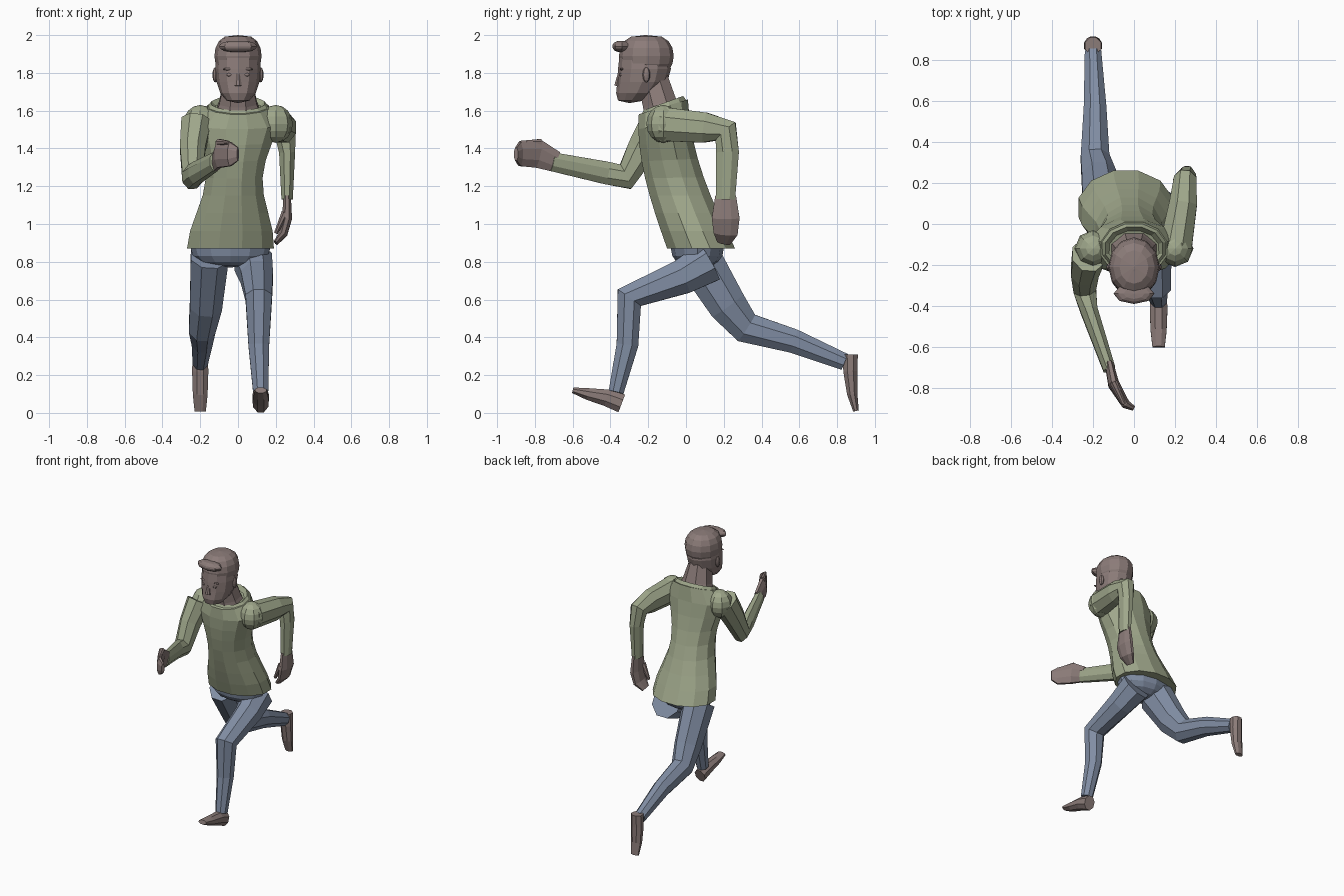
import bpy
import bmesh
import math
from mathutils import Vector

cube = bpy.data.objects.get("Cube")
if cube:
    bpy.data.objects.remove(cube, do_unlink=True)


def material(name, red, green, blue):
    mat = bpy.data.materials.new(name)
    color = (red, green, blue, 1)
    mat.use_nodes = True
    mat.diffuse_color = color
    mat.node_tree.nodes["Principled BSDF"].inputs["Base Color"].default_value = color
    return mat


SKIN = material("warm grey skin", .26, .2, .19)
SHIRT = material("sage green cloth", .35, .39, .26)
DENIM = material("dusty blue denim", .22, .27, .37)


def finish(name, bm, mat):
    bmesh.ops.recalc_face_normals(bm, faces=bm.faces)
    mesh = bpy.data.meshes.new(name)
    bm.to_mesh(mesh)
    bm.free()
    mesh.materials.append(mat)
    obj = bpy.data.objects.new(name, mesh)
    bpy.context.collection.objects.link(obj)
    return obj


def ring(center, across, deep, sides):
    """Polygon around a centre whose flats touch the two half-axes."""
    grow = 1 / math.cos(math.pi / sides)
    angles = [math.tau * (k + .5) / sides for k in range(sides)]
    return [center + (across * math.cos(a) + deep * math.sin(a)) * grow for a in angles]


def skin_rings(name, mat, rings):
    """Closed surface through equal-sided rings."""
    bm = bmesh.new()
    loops = [[bm.verts.new(point) for point in points] for points in rings]
    for low, high in zip(loops, loops[1:]):
        for k in range(len(low)):
            bm.faces.new((low[k - 1], low[k], high[k], high[k - 1]))
    bm.faces.new(loops[0])
    bm.faces.new(loops[-1])
    return finish(name, bm, mat)


def limb(name, mat, path, start, end, bulge=0):
    """Tapered tube; start and end are (half width, half depth)."""
    points = [Vector(p) for p in path]
    last = len(points) - 1
    start, end = Vector(start), Vector(end)
    rings = []
    for i, point in enumerate(points):
        before = (point - points[max(i - 1, 0)]).normalized()
        after = (points[min(i + 1, last)] - point).normalized()
        along = (before + after).normalized()
        across = Vector((1, 0, 0))
        across = (across - along * along.dot(across)).normalized()
        s = i / last
        width, depth = start.lerp(end, s) * (1 + bulge * math.sin(math.pi * s))
        rings.append(ring(point, across * width, along.cross(across) * depth, 8))
    return skin_rings(name, mat, rings)


def blob(name, mat, center, radii, segments=8, fullness=1):
    """Scaled low-poly sphere; a lower fullness makes it boxier."""
    bm = bmesh.new()
    bmesh.ops.create_uvsphere(bm, u_segments=segments, v_segments=8, radius=1)
    for vert in bm.verts:
        reach = math.hypot(vert.co.x, vert.co.y)
        if reach > .01:
            vert.co.x *= reach ** (fullness - 1)
            vert.co.y *= reach ** (fullness - 1)
    bmesh.ops.scale(bm, vec=radii, verts=bm.verts)
    bmesh.ops.translate(bm, vec=center, verts=bm.verts)
    return finish(name, bm, mat)


# Shirt body: leans forward, pinched at the waist, sloped at the neck
body_rings = []
steps = 8
for i in range(steps + 1):
    s = i / steps
    center = Vector((.04 * s - .04, .08 - .2 * math.sin(s * math.pi / 2), .87 + .75 * s))
    width = .19 + .04 * math.cos(math.tau * s)
    if i == steps:
        width *= .7
    depth = .18 - .05 * s
    body_rings.append(ring(center, Vector((width, 0, 0)),
                           Vector((0, depth, .3 * depth * s ** 4)), 12))
skin_rings("shirt_body", SHIRT, body_rings)

# Collar: sloping band that folds inward at the top
collar_rings = []
for width, height in ((.17, 1.6), (.14, 1.64), (.1, 1.6)):
    slope = Vector((0, .75, .27)) * width
    collar_rings.append(ring(Vector((0, -.12, height)), Vector((width, 0, 0)), slope, 12))
skin_rings("collar", SHIRT, collar_rings)

# Shoulders and sleeves: left swings back, right reaches forward
for side, label in ((1, "left"), (-1, "right")):
    blob(label + "_shoulder", SHIRT, (side * .2, -.12, 1.53), (.09, .09, .1))
limb("left_sleeve", SHIRT,
     [(.2, -.13, 1.53), (.24, .1, 1.51), (.25, .21, 1.49), (.26, .22, 1.38), (.26, .21, 1.13)],
     (.08, .09), (.03, .05))
limb("right_sleeve", SHIRT,
     [(-.22, -.15, 1.54), (-.24, -.23, 1.4), (-.24, -.32, 1.25), (-.22, -.42, 1.27),
      (-.12, -.71, 1.33)],
     (.08, .09), (.03, .05))

# Hands: flat palms with curled fingers and a thumb
palm, fingertip = (.02, .055), (.012, .035)
limb("left_hand", SKIN, [(.26, .21, 1.15), (.26, .21, 1.03), (.24, .21, .95), (.2, .2, .9)],
     palm, fingertip, bulge=.6)
limb("right_hand", SKIN,
     [(-.12, -.69, 1.33), (-.1, -.78, 1.37), (-.04, -.88, 1.37), (0, -.9, 1.37)],
     palm, fingertip, bulge=.6)
limb("left_thumb", SKIN, [(.25, .16, 1.06), (.2, .16, .95)], (.02, .02), (.01, .01))
limb("right_thumb", SKIN, [(-.1, -.77, 1.43), (-.05, -.88, 1.43)], (.02, .02), (.01, .01))

# Trousers: seat, forward left leg, trailing right leg
blob("trouser_seat", DENIM, (-.04, .06, .87), (.21, .14, .1), segments=12, fullness=.7)
limb("left_trouser_leg", DENIM,
     [(.08, .12, .8), (.1, -.02, .72), (.11, -.3, .61), (.11, -.31, .36), (.12, -.37, .11)],
     (.1, .11), (.04, .04))
limb("right_trouser_leg", DENIM,
     [(-.15, .06, .83), (-.17, .22, .57), (-.19, .32, .45), (-.19, .57, .38), (-.2, .84, .27)],
     (.1, .12), (.04, .045))

# Shoes: left lands on its heel, right pushes off
limb("left_shoe", SKIN,
     [(.12, -.34, .05), (.12, -.42, .08), (.12, -.52, .1), (.12, -.6, .12)],
     (.04, .05), (.03, .015), bulge=.2)
limb("right_shoe", SKIN, [(-.2, .87, .31), (-.2, .87, .22), (-.2, .88, .1), (-.2, .9, .01)],
     (.04, .04), (.03, .015), bulge=.2)

# Neck, and a head whose jaw narrows and slides forward
limb("neck", SKIN, [(0, -.12, 1.56), (0, -.14, 1.64), (0, -.18, 1.78)], (.13, .1), (.07, .08))
brow_height, half_head = 1.82, .18
head = blob("head", SKIN, (0, -.22, brow_height), (.12, .14, half_head),
            segments=12, fullness=.7)
for vert in head.data.vertices:
    drop = max(0, (brow_height - vert.co.z) / half_head)
    vert.co.y -= .08 * drop * drop

# Hair cap with a swept fringe
blob("hair_cap", SKIN, (0, -.21, 1.89), (.125, .145, .11), segments=12, fullness=.6)
blob("hair_fringe", SKIN, (0, -.34, 1.94), (.1, .05, .03), fullness=.7)

# Face
limb("nose", SKIN, [(0, -.35, 1.8), (0, -.36, 1.73)], (.01, .01), (.02, .02))
blob("lips", SKIN, (0, -.345, 1.69), (.035, .01, .01))
for side, label in ((1, "left"), (-1, "right")):
    blob(label + "_eye", SKIN, (side * .045, -.34, 1.79), (.018, .014, .01))
    blob(label + "_brow", SKIN, (side * .05, -.34, 1.82), (.03, .01, .007))
    blob(label + "_ear", SKIN, (side * .12, -.21, 1.79), (.015, .02, .04))
